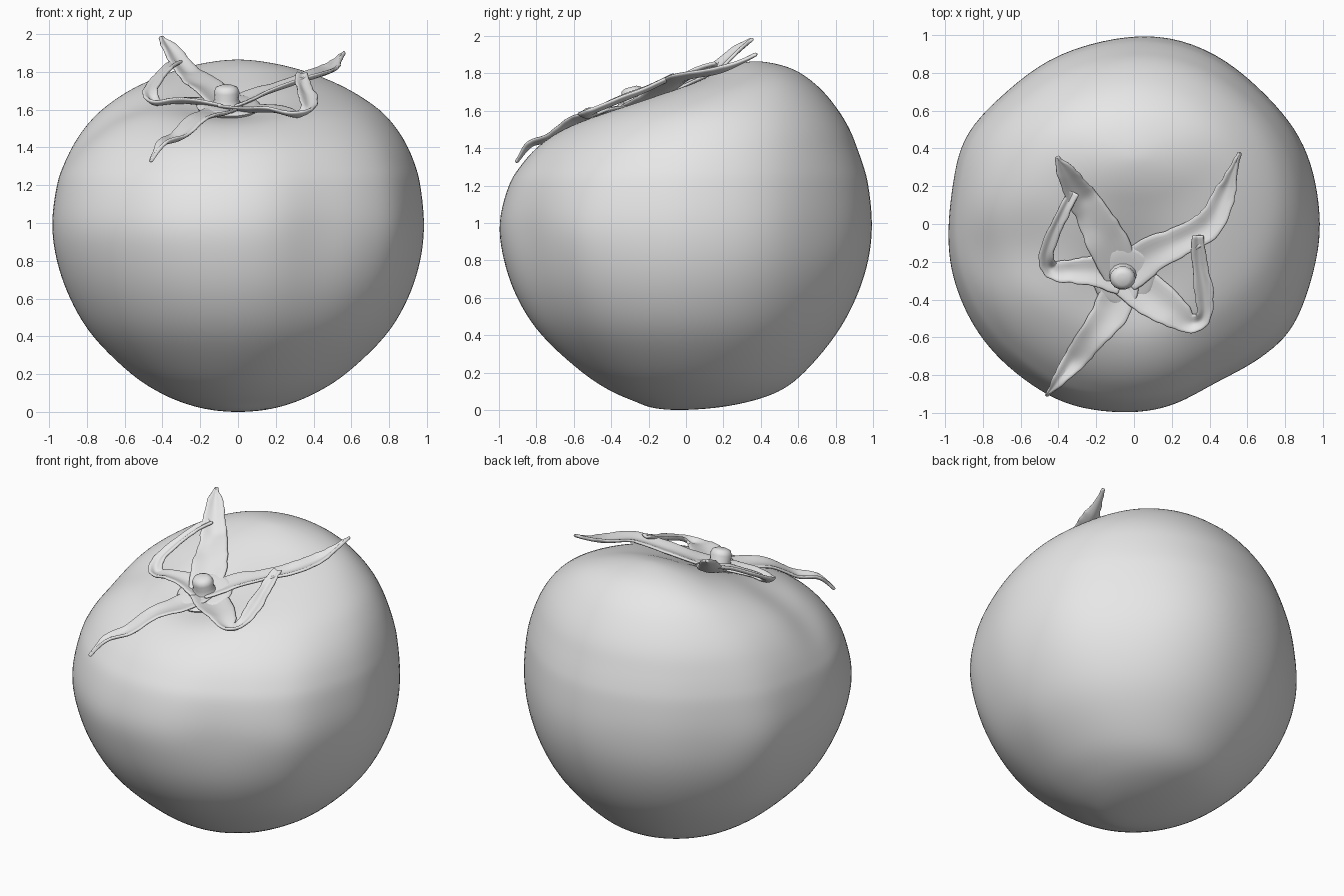
import bpy, bmesh, math, random
from mathutils import Vector
from mathutils.bvhtree import BVHTree

cube = bpy.data.objects.get("Cube")
if cube:
    bpy.data.objects.remove(cube, do_unlink=True)
random.seed(4)

grey = bpy.data.materials.new("plain light grey")
grey.use_nodes = True
grey.diffuse_color = (0.8, 0.8, 0.8, 1)
grey.node_tree.nodes["Principled BSDF"].inputs["Base Color"].default_value = (0.8, 0.8, 0.8, 1)


def catmull(pts, n, first, last):
    """Smooth curve through pts, n steps per span, with given phantom ends."""
    p = [first] + list(pts) + [last]
    out = []
    for i in range(1, len(p) - 2):
        for k in range(n):
            t = k / n
            out.append([0.5 * (2 * b + (c - a) * t + (2 * a - 5 * b + 4 * c - d) * t * t
                               + (3 * b - a - 3 * c + d) * t ** 3)
                        for a, b, c, d in zip(p[i - 1], p[i], p[i + 1], p[i + 2])])
    out.append(list(p[-2]))
    return out


def finish(name, bm, angle=60):
    bmesh.ops.recalc_face_normals(bm, faces=bm.faces)
    me = bpy.data.meshes.new(name)
    bm.to_mesh(me)
    ob = bpy.data.objects.new(name, me)
    bpy.context.collection.objects.link(ob)
    me.materials.append(grey)
    bpy.ops.object.select_all(action='DESELECT')
    ob.select_set(True)
    bpy.context.view_layer.objects.active = ob
    bpy.ops.object.shade_smooth_by_angle(angle=math.radians(angle))
    return ob


# --- Fruit body: lumpy plan outline at the waist, rounder towards both ends
outline = [(.06, 1), (-.39, .9), (-.71, .67), (-.9, .45), (-.965, .18), (-.985, -.11),
           (-.94, -.35), (-.82, -.59), (-.63, -.79), (-.37, -.95), (-.07, -1), (.19, -.965),
           (.43, -.84), (.67, -.71), (.85, -.535), (.96, -.22), (.985, .05), (.92, .37),
           (.75, .63), (.43, .9)]
ring = catmull(outline + outline[:1], 6, outline[-1], outline[1])[:-1]

# height, left, right, front, back
sections = [(0, 0, 0, -.04, -.04), (.012, -.15, .15, -.18, .16), (.045, -.28, .28, -.27, .34),
            (.1, -.41, .41, -.4, .5), (.2, -.565, .57, -.555, .635), (.4, -.77, .78, -.775, .805),
            (.6, -.89, .9, -.905, .915), (.8, -.96, .965, -.975, .98), (1, -.985, .985, -1, 1),
            (1.2, -.96, .965, -.95, .98), (1.3, -.93, .94, -.89, .955), (1.4, -.885, .9, -.805, .92),
            (1.5, -.82, .84, -.68, .88), (1.6, -.725, .75, -.505, .82), (1.7, -.58, .6, -.21, .74),
            (1.77, -.43, .45, .05, .66), (1.82, -.29, .3, .18, .58),
            (1.852, -.15, .15, .28, .48), (1.866, 0, 0, .37, .37)]
prof = [(z, (l + r) / 2, (r - l) / 2, (f + b) / 2, (b - f) / 2) for z, l, r, f, b in sections]


def flip(s):
    return (s[0], s[1], -s[2], s[3], -s[4])


def sink(x, y, z):
    """Depth of the stem hollow and the soft grooves leaving it."""
    up = min(max((z - 1.15) / 0.35, 0), 1)
    d = 0.1 * math.exp(-((x + .03) ** 2 + (y + .29) ** 2) / 0.07)
    d += 0.04 * math.exp(-((y + .15) / .18) ** 2) * min(max((-.15 - x) / .4, 0), 1)
    return d * up * up * (3 - 2 * up)


rows = catmull(prof, 5, flip(prof[1]), flip(prof[-2]))
bm = bmesh.new()
loops = []
for z, cx, hx, cy, hy in rows[1:-1]:
    lump = max(1 - abs(z - .95) / .75, .1)
    loop = []
    for ox, oy in ring:
        ox /= .985
        k = lump + (1 - lump) / math.hypot(ox, oy)
        x, y = cx + ox * k * hx, cy + oy * k * hy
        loop.append(bm.verts.new((x, y, max(z, 0) - sink(x, y, z))))
    loops.append(loop)
n = len(ring)
for a, b in zip(loops, loops[1:]):
    for i in range(n):
        bm.faces.new((a[i], a[(i + 1) % n], b[(i + 1) % n], b[i]))
for row, loop in ((rows[0], loops[0]), (rows[-1], loops[-1])):
    pole = bm.verts.new((row[1], row[3], row[0]))
    for i in range(n):
        bm.faces.new((loop[i], loop[(i + 1) % n], pole))
for step in range(6):
    bmesh.ops.smooth_vert(bm, verts=bm.verts, factor=.5,
                          use_axis_x=True, use_axis_y=True, use_axis_z=True)
surface = BVHTree.FromBMesh(bm)
finish("fruit_body", bm, 80)
bm.free()


def ground(x, y):
    hit = surface.ray_cast(Vector((x, y, 3)), Vector((0, 0, -1)))[0]
    return hit.z if hit else 0


# --- Calyx leaves: curled ribbons resting on the body where they are not lifted
def leaf(name, path, curl=.03):
    """path: x, y, height (0 = on the body), width"""
    pts = [(x, y, z or ground(x, y) + .02, w) for x, y, z, w in path]
    line = catmull(pts, 6, pts[0], pts[-1])
    bm = bmesh.new()
    strips = []
    for i, (x, y, z, w) in enumerate(line):
        a, b = line[max(i - 1, 0)], line[min(i + 1, len(line) - 1)]
        d = Vector((b[0] - a[0], b[1] - a[1])).normalized()
        strip = []
        for t in (-1, -.5, 0, .5, 1):
            s = t * w / 2 + (random.uniform(-.006, .006) if abs(t) == 1 else 0)
            px, py = x - d.y * s, y + d.x * s
            pz = z + curl * (abs(t) - .4) * min(w / .1, 1)
            strip.append(bm.verts.new((px, py, max(pz, ground(px, py) + .014))))
        strips.append(strip)
    for a, b in zip(strips, strips[1:]):
        for j in range(4):
            bm.faces.new((a[j], a[j + 1], b[j + 1], b[j]))
    ob = finish(name, bm)
    bm.free()
    sol = ob.modifiers.new("thickness", 'SOLIDIFY')
    sol.thickness, sol.offset = .02, 0
    sub = ob.modifiers.new("smooth", 'SUBSURF')
    sub.levels = sub.render_levels = 1


C = (-.06, -.28, 0, .2)
leaf("front_leaf", [C, (-.11, -.44, 0, .2), (-.21, -.58, 0, .16), (-.31, -.71, 0, .13),
                    (-.4, -.83, 1.42, .07), (-.465, -.91, 1.325, .015)])
leaf("back_left_leaf", [C, (-.14, -.1, 0, .22), (-.22, .05, 1.74, .18), (-.3, .17, 1.83, .15),
                        (-.36, .27, 1.92, .1), (-.41, .355, 1.985, .015)])
leaf("back_right_leaf", [C, (.08, -.17, 0, .2), (.25, -.09, 1.73, .16), (.4, 0, 1.78, .16),
                         (.48, .16, 1.81, .12), (.52, .27, 1.85, .06), (.56, .38, 1.905, .012)])
# side leaves run outwards, then fold back up to their neighbours
leaf("left_leaf", [C, (-.2, -.25, 0, .17), (-.33, -.25, 0, .13), (-.43, -.245, 1.63, .1),
                   (-.465, -.18, 1.68, .08), (-.43, -.06, 1.75, .07), (-.37, .07, 1.82, .07),
                   (-.32, .17, 1.85, .06)])
leaf("right_leaf", [C, (.07, -.37, 0, .22), (.2, -.46, 0, .18), (.3, -.525, 1.57, .11),
                    (.37, -.49, 1.6, .08), (.37, -.35, 1.66, .1), (.345, -.2, 1.72, .08),
                    (.34, -.06, 1.79, .06)])

# --- Calyx centre: low disc draped into the hollow
bm = bmesh.new()
bmesh.ops.create_uvsphere(bm, u_segments=24, v_segments=10, radius=.17)
for v in bm.verts:
    x, y = v.co.x - .05, v.co.y - .28
    v.co = (x, y, ground(x, y) + .012 + v.co.z * .2)
finish("calyx_centre", bm)
bm.free()

# --- Stem stub: short knob leaning to the front
bm = bmesh.new()
base = ground(-.06, -.28)
knob = [(0, .1), (.03, .075), (.07, .058), (.105, .062), (.13, .052), (.14, .03)]
loops = []
for h, r in knob:
    loops.append([bm.verts.new((-.06 + r * math.cos(a) * 1.1, -.26 - h * .25 + r * math.sin(a),
                                base + h + .25 * r * math.sin(a)))
                  for a in (math.tau * i / 14 for i in range(14))])
for a, b in zip(loops, loops[1:]):
    for i in range(14):
        bm.faces.new((a[i], a[(i + 1) % 14], b[(i + 1) % 14], b[i]))
bm.faces.new(loops[-1])
bm.faces.new(loops[0][::-1])
finish("stem_stub", bm)
bm.free()
